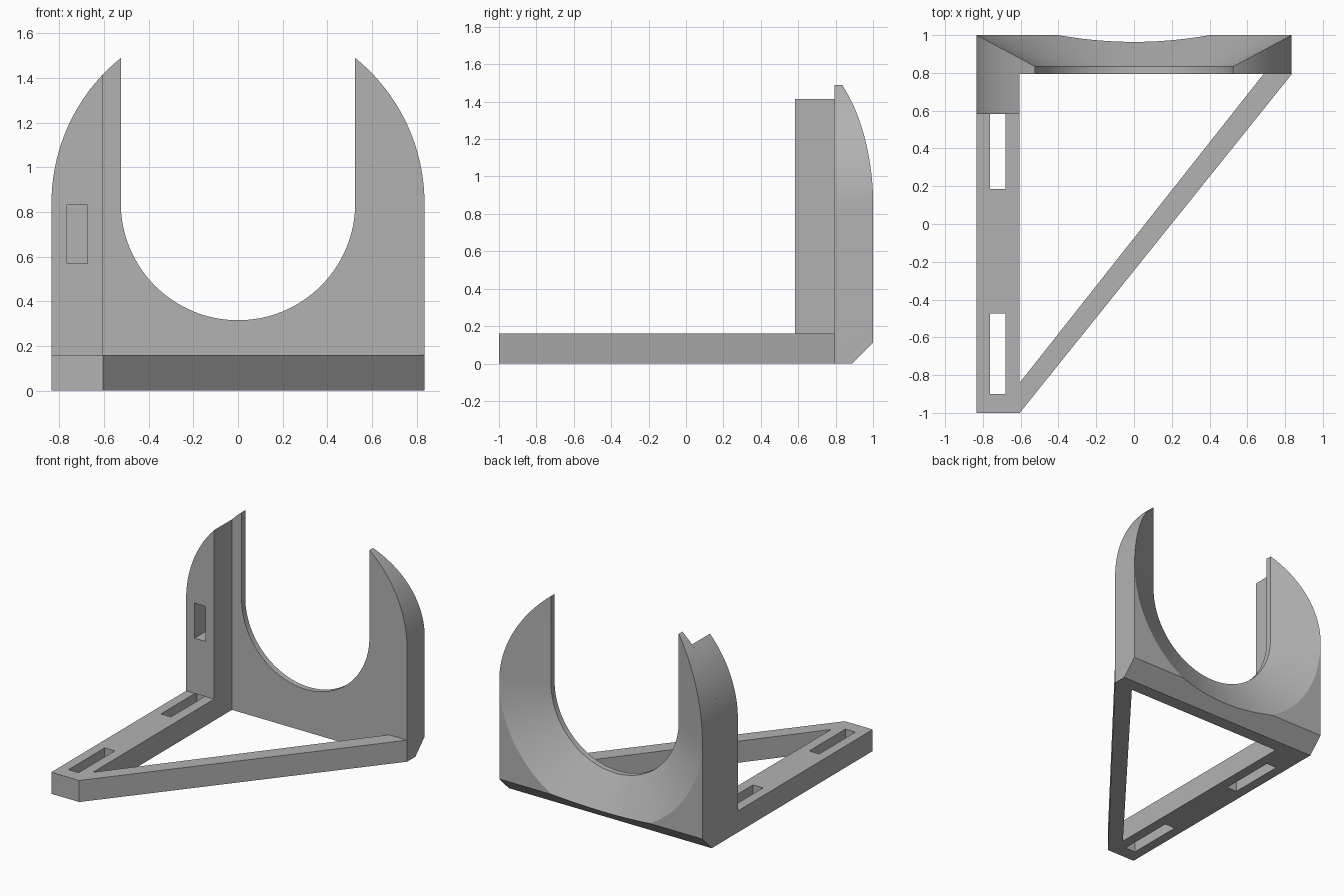
import bpy, bmesh
from math import sin, cos, pi, sqrt, radians
from mathutils import Vector

cube = bpy.data.objects.get("Cube")
if cube:
    bpy.data.objects.remove(cube, do_unlink=True)

grey = bpy.data.materials.new("plain grey")
grey.use_nodes = True
colour = (0.45, 0.45, 0.45, 1)
grey.diffuse_color = colour
grey.node_tree.nodes["Principled BSDF"].inputs["Base Color"].default_value = colour

WIDE, BORE, AXIS = 0.835, 0.525, 0.84     # outer radius, opening radius, axis height
FRONT, LIP, BACK = 0.793, 0.835, 1.0      # depths of the upright plate
RAIL_IN, RAIL_TOP, LUG_FRONT = -0.605, 0.16, 0.583


def loft(name, start, end):
    """Closed solid between two matching loops of points."""
    bm = bmesh.new()
    a = [bm.verts.new(p) for p in start]
    b = [bm.verts.new(p) for p in end]
    bm.faces.new(a)
    bm.faces.new(b[::-1])
    for i in range(len(a)):
        j = (i + 1) % len(a)
        bm.faces.new((a[i], b[i], b[j], a[j]))
    bmesh.ops.recalc_face_normals(bm, faces=bm.faces)
    mesh = bpy.data.meshes.new(name)
    bm.to_mesh(mesh)
    bm.free()
    mesh.materials.append(grey)
    obj = bpy.data.objects.new(name, mesh)
    bpy.context.collection.objects.link(obj)
    return obj


def along_y(name, outline, y0, y1):
    return loft(name, [(x, y0, z) for x, z in outline], [(x, y1, z) for x, z in outline])


def along_z(name, outline, z0, z1):
    return loft(name, [(x, y, z0) for x, y in outline], [(x, y, z1) for x, y in outline])


def rect(a0, a1, b0, b1):
    return [(a0, b0), (a1, b0), (a1, b1), (a0, b1)]


def activate(obj):
    bpy.ops.object.select_all(action='DESELECT')
    obj.select_set(True)
    bpy.context.view_layer.objects.active = obj


def cut(obj, cutter):
    mod = obj.modifiers.new("cut", 'BOOLEAN')
    mod.operation, mod.solver, mod.object = 'DIFFERENCE', 'EXACT', cutter
    activate(obj)
    bpy.ops.object.modifier_apply(modifier=mod.name)
    bpy.data.objects.remove(cutter, do_unlink=True)


def u_shape(r, y, steps=64):
    """U outline, open end well above the plate."""
    arc = [(r * cos(pi + pi * i / steps), y, AXIS + r * sin(pi + pi * i / steps))
           for i in range(steps + 1)]
    return arc + [(r, y, 2), (-r, y, 2)]


# Upright plate with rounded shoulders
steps = 72
outline = [(-WIDE, 0), (WIDE, 0)] + [
    (WIDE * cos(pi * i / steps), AXIS + WIDE * sin(pi * i / steps)) for i in range(steps + 1)]
plate = along_y("upright_plate", outline, FRONT, BACK)

# Chamfer along the rear bottom edge
bm = bmesh.new()
bm.from_mesh(plate.data)
res = bmesh.ops.bisect_plane(bm, geom=bm.verts[:] + bm.edges[:] + bm.faces[:],
                             plane_co=Vector((0, BACK, 0.11)),
                             plane_no=Vector((0, 1, -1)), clear_outer=True)
rim = [g for g in res["geom_cut"] if isinstance(g, bmesh.types.BMEdge)]
bmesh.ops.holes_fill(bm, edges=rim)
bmesh.ops.recalc_face_normals(bm, faces=bm.faces)
bm.to_mesh(plate.data)
bm.free()

# U opening with a flare widening to the rear
cut(plate, loft("opening_cutter", u_shape(BORE, 0.7), u_shape(BORE, 1.1)))
slope = (WIDE - 0.002 - BORE) / (BACK - LIP)
cut(plate, loft("flare_cutter", u_shape(BORE - 0.05 * slope, LIP - 0.05),
                u_shape(BORE + 0.2 * slope, LIP + 0.2)))

# Side lug following the shoulder curve, with a blind pocket
xs = [RAIL_IN + (-WIDE - RAIL_IN) * sin(pi / 2 * i / 24) for i in range(25)]
top = [(x, AXIS + sqrt(max(0, WIDE ** 2 - x ** 2))) for x in xs]
lug = along_y("side_lug", [(-WIDE, RAIL_TOP), (RAIL_IN, RAIL_TOP)] + top, LUG_FRONT, FRONT)
cut(lug, along_y("pocket_cutter", rect(-0.765, -0.675, 0.57, 0.83), 0.5, 0.785))

# Base rail with two slots
rail = along_z("base_rail", rect(-WIDE, RAIL_IN, -1, FRONT), 0, RAIL_TOP)
for y0, y1 in ((-0.9, -0.475), (0.185, 0.61)):
    cut(rail, along_z("slot_cutter", rect(-0.763, -0.68, y0, y1), -0.1, 0.3))

# Diagonal brace
brace = along_z("diagonal_brace", [(RAIL_IN, -1), (WIDE, FRONT), (0.685, FRONT),
                                   (RAIL_IN, -0.84)], 0, RAIL_TOP)

for part in (plate, lug, rail, brace):
    activate(part)
    bpy.ops.object.shade_smooth_by_angle(angle=radians(25))
